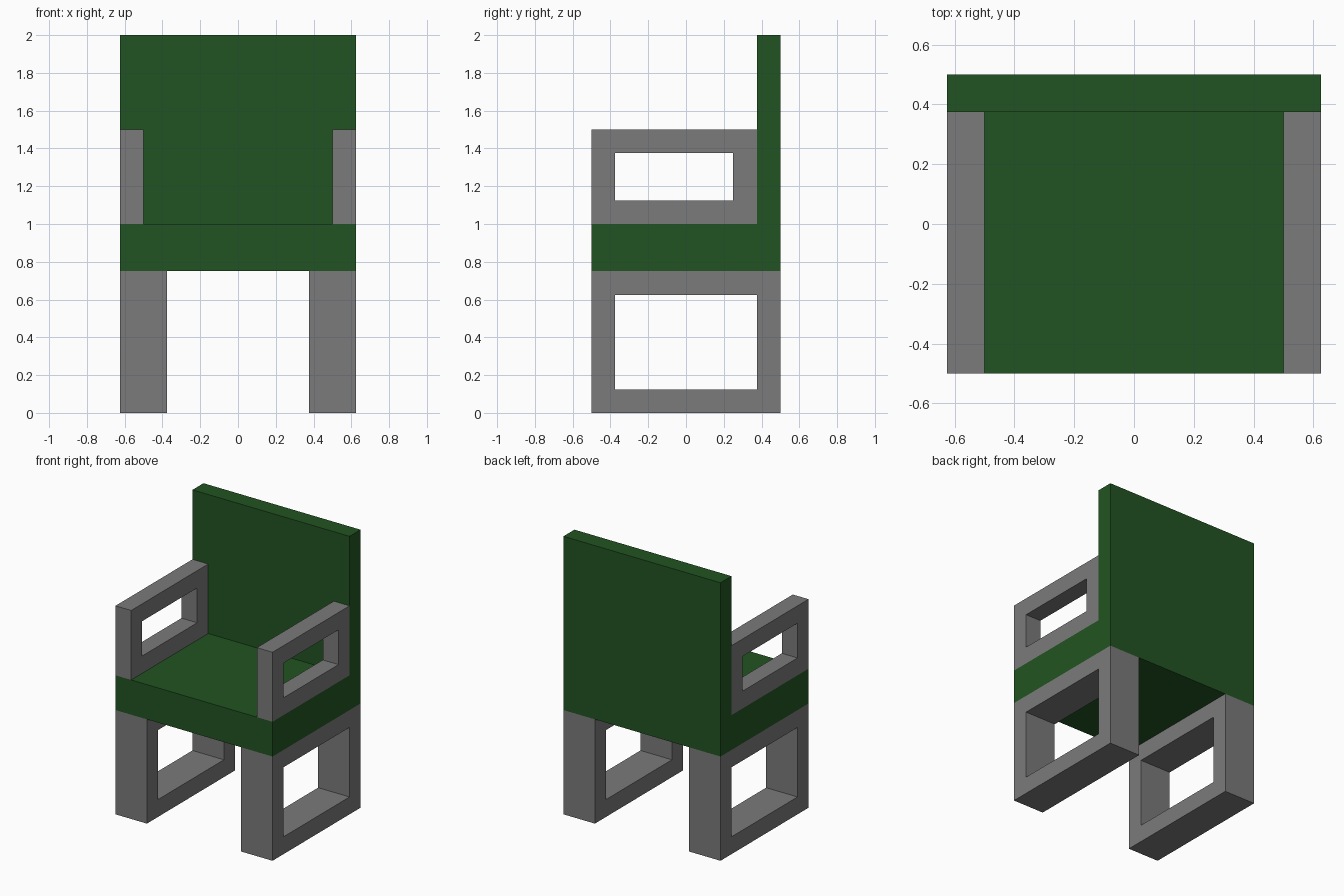
import bpy
import bmesh

if "Cube" in bpy.data.objects:
    bpy.data.objects.remove(bpy.data.objects["Cube"])


def material(name, rgb):
    m = bpy.data.materials.new(name)
    m.diffuse_color = (*rgb, 1)
    m.use_nodes = True
    m.node_tree.nodes["Principled BSDF"].inputs["Base Color"].default_value = m.diffuse_color
    return m


GREEN = material("dark green", (0.016, 0.088, 0.016))
GREY = material("grey", (0.197, 0.197, 0.197))


def finish(name, bm, mat):
    bmesh.ops.recalc_face_normals(bm, faces=bm.faces)
    me = bpy.data.meshes.new(name)
    bm.to_mesh(me)
    bm.free()
    me.materials.append(mat)
    ob = bpy.data.objects.new(name, me)
    bpy.context.collection.objects.link(ob)
    return ob


def box(name, x, y, z, mat):
    bm = bmesh.new()
    bmesh.ops.create_cube(bm, size=1)
    for v in bm.verts:
        v.co = [r[0] + (c + 0.5) * (r[1] - r[0]) for c, r in zip(v.co, (x, y, z))]
    return finish(name, bm, mat)


def frame(name, x, y, z, border, mat):
    """Rectangular frame in the yz plane, extruded along x."""
    def ring(bm, px, b):
        (y0, y1), (z0, z1) = y, z
        pts = [(y0 + b, z0 + b), (y1 - b, z0 + b), (y1 - b, z1 - b), (y0 + b, z1 - b)]
        return [bm.verts.new((px, *p)) for p in pts]

    bm = bmesh.new()
    # outer and inner rings, walked round the section of the bar
    rings = [ring(bm, x[0], 0), ring(bm, x[1], 0), ring(bm, x[1], border), ring(bm, x[0], border)]
    for k in range(4):
        a, b = rings[k], rings[(k + 1) % 4]
        for i in range(4):
            j = (i + 1) % 4
            bm.faces.new((a[i], a[j], b[j], b[i]))
    return finish(name, bm, mat)


# seat and backrest
box("seat", (-0.625, 0.625), (-0.5, 0.5), (0.75, 1.0), GREEN)
box("backrest", (-0.625, 0.625), (0.375, 0.5), (1.0, 2.0), GREEN)

# open-framed legs and armrests on both sides
for side, s in (("left", -1), ("right", 1)):
    frame(side + "_leg_frame", sorted((s * 0.375, s * 0.625)), (-0.5, 0.5), (0, 0.75), 0.125, GREY)
    frame(side + "_armrest", sorted((s * 0.5, s * 0.625)), (-0.5, 0.375), (1.0, 1.5), 0.125, GREY)
